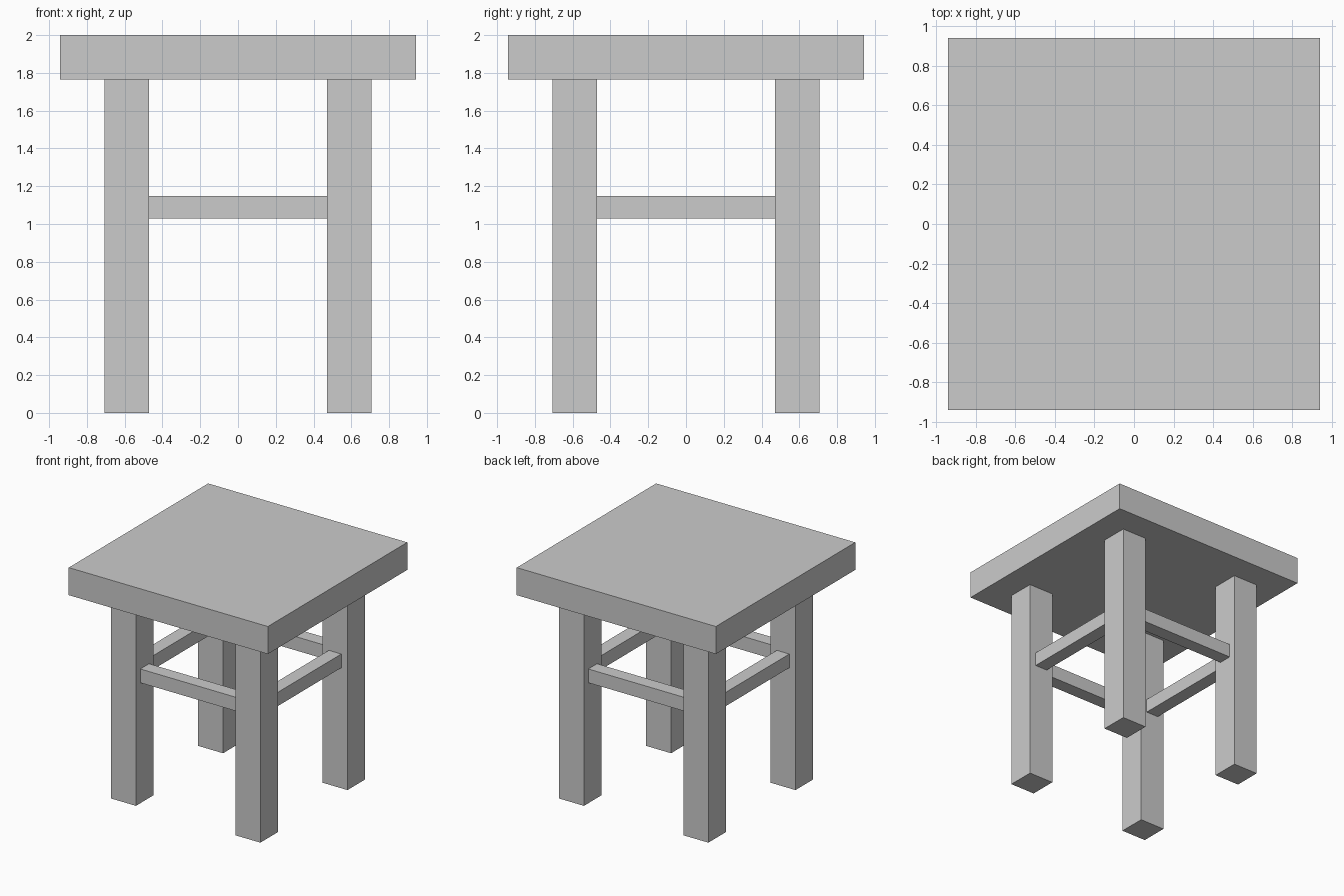
import bpy

if "Cube" in bpy.data.objects:
    bpy.data.objects.remove(bpy.data.objects["Cube"])

U = 2 / 17  # the stool is 17 modules tall


def box(name, lo, hi):
    """Box between two corners given in modules."""
    bpy.ops.mesh.primitive_cube_add(size=1)
    ob = bpy.context.object
    ob.name = ob.data.name = name
    for v in ob.data.vertices:
        v.co = [(h if c > 0 else l) * U for c, l, h in zip(v.co, lo, hi)]
    return ob


# Seat slab
box("seat", (-8, -8, 15), (8, 8, 17))

# Four square legs
for y, depth in ((-5, "front"), (5, "back")):
    for x, side in ((-5, "left"), (5, "right")):
        box(f"{depth}_{side}_leg", (x - 1, y - 1, 0), (x + 1, y + 1, 15))

# Stretchers between the legs, centred on the leg thickness
Z0, Z1 = 8.75, 9.75
for c, name in ((-5, "front"), (5, "back")):
    box(f"{name}_stretcher", (-4, c - 0.5, Z0), (4, c + 0.5, Z1))
for c, name in ((-5, "left"), (5, "right")):
    box(f"{name}_stretcher", (c - 0.5, -4, Z0), (c + 0.5, 4, Z1))
